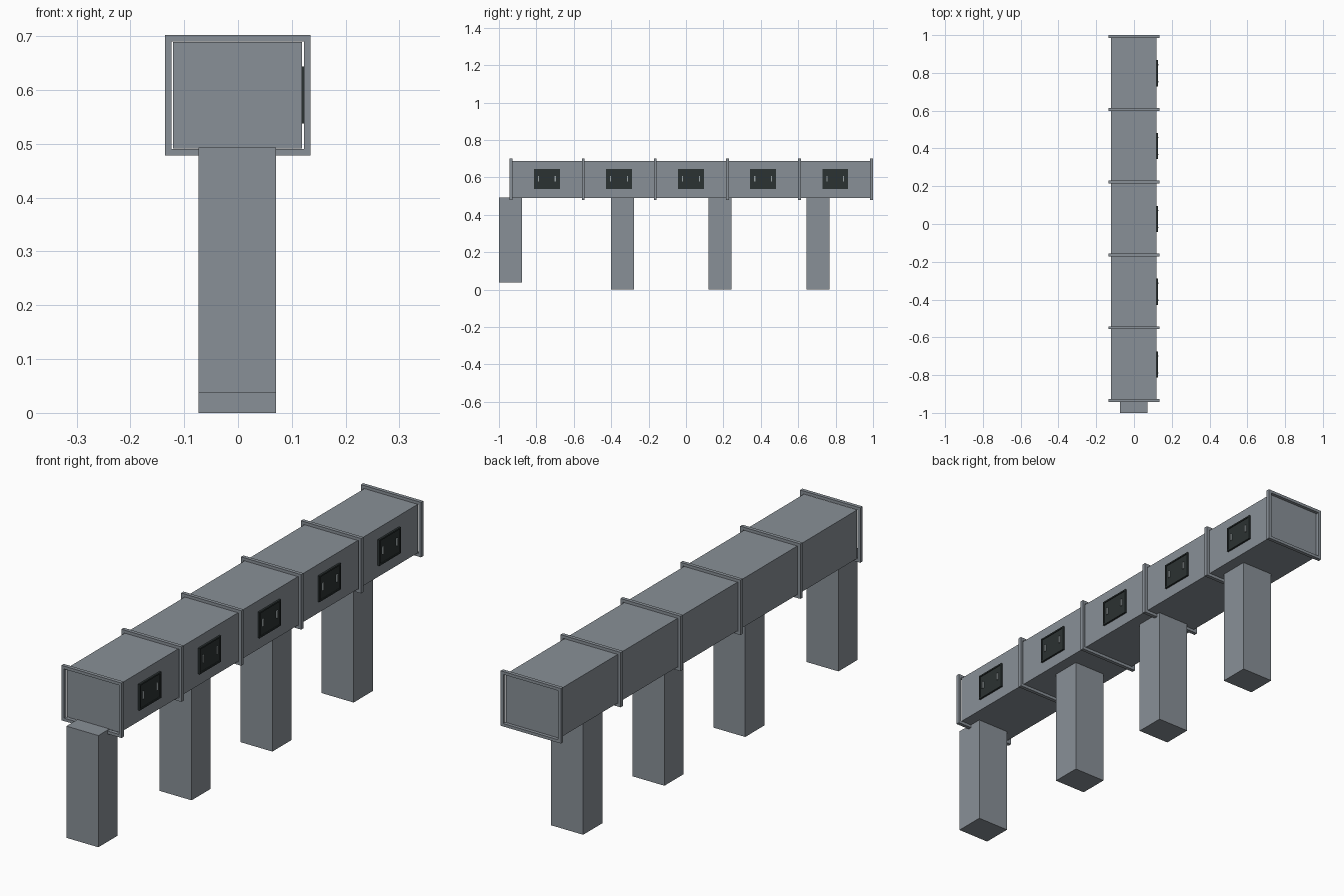
import bpy, bmesh

if "Cube" in bpy.data.objects:
    bpy.data.objects.remove(bpy.data.objects["Cube"])


def material(name, rgb):
    m = bpy.data.materials.new(name)
    m.diffuse_color = (*rgb, 1)
    m.use_nodes = True
    m.node_tree.nodes["Principled BSDF"].inputs["Base Color"].default_value = m.diffuse_color
    return m


STEEL = material("grey steel", (0.25, 0.28, 0.31))
DARK = material("dark panel", (0.024, 0.032, 0.032))
LIGHT = material("light handle", (0.32, 0.36, 0.37))


def finish(name, bm, mat):
    bmesh.ops.recalc_face_normals(bm, faces=bm.faces)
    mesh = bpy.data.meshes.new(name)
    bm.to_mesh(mesh)
    bm.free()
    mesh.materials.append(mat)
    obj = bpy.data.objects.new(name, mesh)
    bpy.context.collection.objects.link(obj)
    return obj


def add_box(bm, x, y, z):
    """Add a box spanning the given (low, high) ranges."""
    verts = bmesh.ops.create_cube(bm, size=1)["verts"]
    for v in verts:
        v.co = [r[0] + (r[1] - r[0]) * (c + 0.5) for r, c in zip((x, y, z), v.co)]


def box(name, x, y, z, mat):
    bm = bmesh.new()
    add_box(bm, x, y, z)
    return finish(name, bm, mat)


def ring(name, outer, inner, y, mat):
    """Rectangular frame around the y axis; outer and inner are x0, x1, z0, z1."""
    bm = bmesh.new()
    loops = []
    for (x0, x1, z0, z1), yy in ((outer, y[0]), (outer, y[1]), (inner, y[1]), (inner, y[0])):
        loops.append([bm.verts.new((a, yy, b)) for a, b in ((x0, z0), (x1, z0), (x1, z1), (x0, z1))])
    for i in range(4):
        a, b = loops[i], loops[(i + 1) % 4]
        for j in range(4):
            k = (j + 1) % 4
            bm.faces.new((a[j], a[k], b[k], b[j]))
    return finish(name, bm, mat)


# Duct body
box("duct", (-0.121, 0.119), (-0.929, 0.988), (0.491, 0.689), STEEL)

# Joint flanges between the duct sections
PITCH = 0.3855
for i in range(6):
    y = -0.935 + i * PITCH
    ring("flange", (-0.136, 0.135, 0.478, 0.702), (-0.124, 0.123, 0.490, 0.690),
         (y - 0.0075, y + 0.0075), STEEL)

# Access panels with raised rim and two handles each
for i in range(5):
    y = -0.744 + i * PITCH
    box("access_panel", (0.118, 0.124), (y - 0.069, y + 0.069), (0.538, 0.644), DARK)
    rim = bmesh.new()
    for s in (-1, 1):
        a, b = sorted((y + s * 0.069, y + s * 0.063))
        add_box(rim, (0.122, 0.127), (a, b), (0.538, 0.644))
        a, b = sorted((0.591 + s * 0.053, 0.591 + s * 0.047))
        add_box(rim, (0.122, 0.127), (y - 0.063, y + 0.063), (a, b))
    finish("panel_rim", rim, DARK)
    for s in (-1, 1):
        c = y + s * 0.045
        box("panel_handle", (0.122, 0.130), (c - 0.003, c + 0.003), (0.578, 0.608), LIGHT)

# Support legs, the front one raised and set forward
for y, z0, z1 in ((-1.0, 0.038, 0.493), (-0.40, 0, 0.493), (0.12, 0, 0.493), (0.643, 0, 0.493)):
    box("support_leg", (-0.073, 0.071), (y, y + 0.123), (z0, z1), STEEL)
